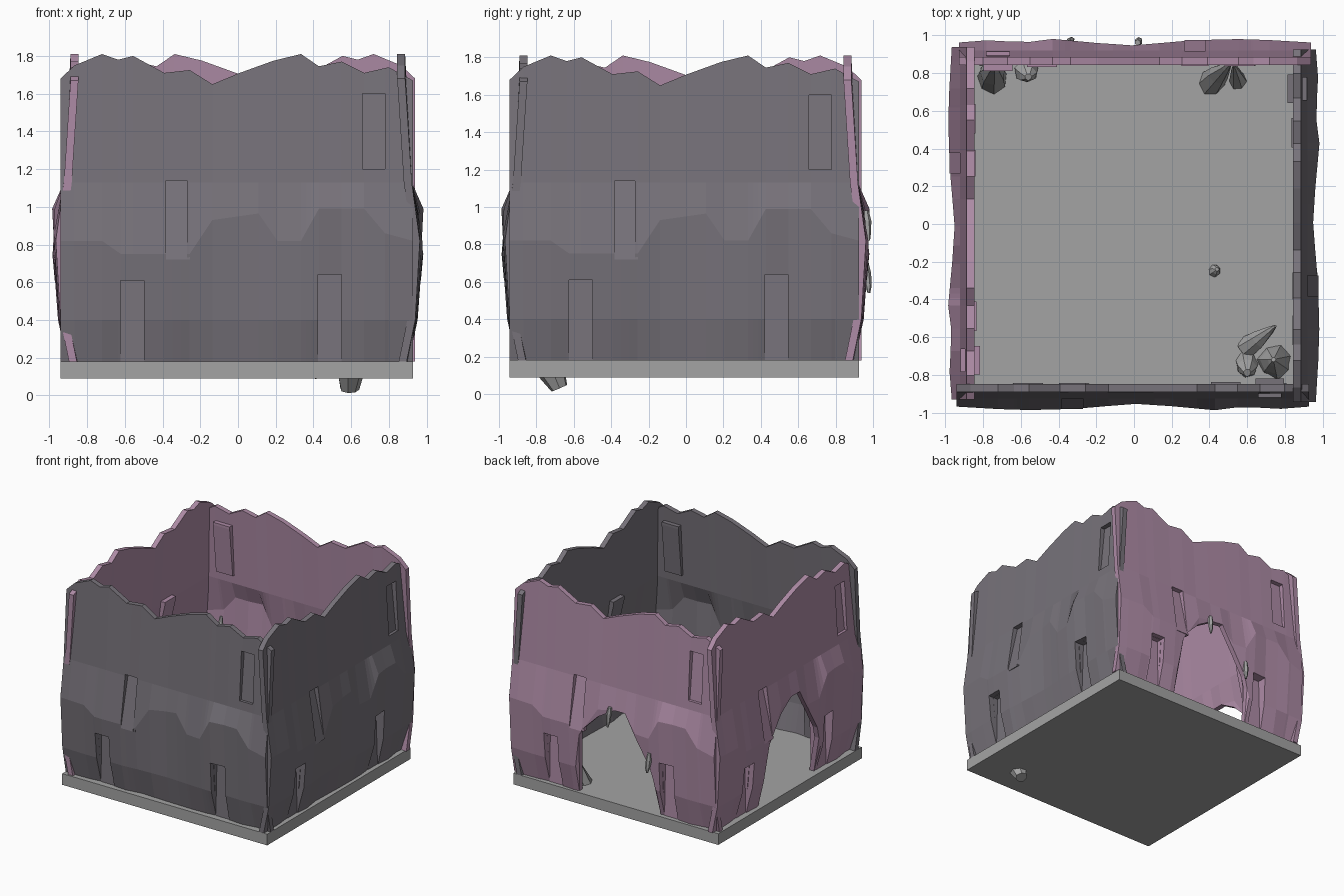
import bpy, bmesh, math, random
from mathutils import Vector, Matrix

if "Cube" in bpy.data.objects:
    bpy.data.objects.remove(bpy.data.objects["Cube"])

random.seed(4)
SLAB = (-0.007, -0.01, 0)       # slab centre
ROOM = (-0.001, -0.003, 0)      # wall ring centre
THICK = 0.042


def material(name, col):
    m = bpy.data.materials.new(name)
    m.diffuse_color = (*col, 1)
    m.use_nodes = True
    m.node_tree.nodes["Principled BSDF"].inputs["Base Color"].default_value = m.diffuse_color
    return m


GREY = material("dark_stone", (0.185, 0.17, 0.195))
PINK = material("mauve_stone", (0.42, 0.26, 0.38))
FLOOR = material("floor_stone", (0.37, 0.37, 0.37))


def finish(bm, name, mat=None, turn=0, loc=(0, 0, 0)):
    bmesh.ops.recalc_face_normals(bm, faces=bm.faces)
    me = bpy.data.meshes.new(name)
    bm.to_mesh(me)
    bm.free()
    ob = bpy.data.objects.new(name, me)
    bpy.context.collection.objects.link(ob)
    if mat:
        me.materials.append(mat)
    ob.location = loc
    ob.rotation_euler.z = turn * math.pi / 2
    return ob


def lerp(table, u):
    for (a, p), (b, q) in zip(table, table[1:]):
        if u <= b:
            return p + (q - p) * max(0, u - a) / (b - a)
    return table[-1][1]


# Wall outlines along its length: jagged top, ridge height, ridge bulge, foot, cave mouth
TOP = [(-.94, 1.68), (-.865, 1.75), (-.72, 1.81), (-.635, 1.78), (-.555, 1.80),
       (-.39, 1.71), (-.255, 1.725), (-.135, 1.65), (.01, 1.71), (.19, 1.775),
       (.335, 1.81), (.43, 1.745), (.55, 1.77), (.67, 1.71), (.80, 1.74), (.928, 1.67)]
RIDGE = [(-.94, .82), (-.72, .82), (-.62, .75), (-.255, .75), (-.135, .93), (.11, .965),
         (.21, .82), (.335, .82), (.43, .99), (.67, .99), (.78, .86), (.928, .82)]
BULGE = [(-.94, .965), (-.72, .978), (-.5, .985), (-.255, .972), (0, .95), (.19, .962),
         (.43, .984), (.6, .962), (.74, .98), (.928, .965)]
FOOT = [(-.94, .895), (-.8, .905), (-.635, .885), (-.39, .905), (-.255, .885),
        (.01, .895), (.3, .90), (.43, .885), (.67, .905), (.8, .885), (.928, .895)]
MOUTH = [(-.94, .18), (-.345, .18), (-.30, .68), (-.255, .75), (-.135, .87), (.01, .955),
         (.11, .96), (.19, .82), (.335, .58), (.365, .48), (.39, .18), (.928, .18)]
COLS = sorted({u for t in (TOP, RIDGE) for u, _ in t} | {-.345, -.30, .365, .39})

# Niches pressed into each wall: centre, width, z range,
# distance of the niche's back face at its base and at its top
NICHES = [(-.56, .125, .18, .61, .89, .88),
          (.487, .125, .18, .64, .89, .875),
          (-.325, .11, .72, 1.14, .978, .88),
          (.72, .12, 1.20, 1.60, .895, .855)]


def tapered_box(bm, u, hw, lo, hi):
    """Box between two levels, each given as (z, inner, outer)."""
    ring = [[bm.verts.new((u + s * hw, -d, z))
             for s, d in ((-1, o), (1, o), (1, i), (-1, i))] for z, i, o in (lo, hi)]
    bm.faces.new(ring[0])
    bm.faces.new(ring[1])
    for k in range(4):
        j = (k + 1) % 4
        bm.faces.new((ring[0][k], ring[0][j], ring[1][j], ring[1][k]))


def wall(name, mat, turn, cave):
    bm = bmesh.new()
    rows = []
    for u in COLS:
        top, rz, b, f = (lerp(t, u) for t in (TOP, RIDGE, BULGE, FOOT))
        prof = [(.18, f), (.40, f + (b - f) * .65), (rz, b), (1.13, .922), (top, .887)]
        low = lerp(MOUTH, u) if cave else .18
        low_d = lerp(prof, low)
        pts = [(max(z, low), d if z >= low else low_d) for z, d in prof]
        rows.append([[bm.verts.new((u, -(d - off), z)) for z, d in pts]
                     for off in (0, THICK)])
    n = 5
    for a, b in zip(rows, rows[1:]):
        for i in range(n - 1):
            for s in (0, 1):
                bm.faces.new((a[s][i], b[s][i], b[s][i + 1], a[s][i + 1]))
        for i in (0, n - 1):
            bm.faces.new((a[0][i], b[0][i], b[1][i], a[1][i]))
    for r in (rows[0], rows[-1]):
        for i in range(n - 1):
            bm.faces.new((r[0][i], r[1][i], r[1][i + 1], r[0][i + 1]))
    bmesh.ops.remove_doubles(bm, verts=bm.verts, dist=1e-4)
    ob = finish(bm, name, mat, turn, ROOM)

    # Cut the niches, then discard the cutter
    bm = bmesh.new()
    for u, w, z0, z1, _, _ in NICHES:
        z0 = z0 - .05 if z0 < .2 else z0
        tapered_box(bm, u, w / 2, (z0, .75, 1.1), (z1, .75, 1.1))
    cutter = finish(bm, name + "_cutter", mat, turn, ROOM)
    cutter.hide_render = True
    mod = ob.modifiers.new("niches", 'BOOLEAN')
    mod.operation, mod.solver, mod.object = 'DIFFERENCE', 'EXACT', cutter
    bpy.context.view_layer.update()
    me = bpy.data.meshes.new_from_object(
        ob.evaluated_get(bpy.context.evaluated_depsgraph_get()))
    ob.modifiers.clear()
    ob.data = me
    bpy.data.objects.remove(cutter)

    # Leaning back panel, cheeks and lintel of each niche
    bm = bmesh.new()
    for u, w, z0, z1, d0, d1 in NICHES:
        tapered_box(bm, u, w / 2, (z0, d0 - .04, d0), (z1, d1 - .04, d1))
        lip = .045 if z0 < .2 else .02
        for s in (-1, 1):
            tapered_box(bm, u + s * (w / 2 + .008), .008,
                        (z0, d0 - .04, d0 - .005), (z1, d1 - .04, d1 + lip))
        tapered_box(bm, u, w / 2 + .016, (z1, d1 - .04, d1 + lip),
                    (z1 + .02, d1 - .04, d1 + lip))
    finish(bm, name + "_niche_panels", mat, turn, ROOM)


for k, (side, mat, cave) in enumerate((("front", GREY, False), ("right", GREY, False),
                                       ("back", PINK, True), ("left", PINK, True))):
    wall(side + "_wall", mat, k, cave)

# Floor slab
bm = bmesh.new()
bmesh.ops.create_cube(bm, size=1, matrix=Matrix.Translation((0, 0, .135)) @
                      Matrix.Diagonal((1.868, 1.868, .092, 1)))
finish(bm, "floor_slab", FLOOR, 0, SLAB)

BARREL = ((0, .7), (.35, 1), (.75, .75), (1, .3))
SPIKE = ((0, 1), (.4, .75), (.8, .35), (1, .12))


# Faceted rock: leaning barrel or spike between two points
def rock(name, base, tip, radius, shape=BARREL, sides=7):
    base, tip = Vector(base), Vector(tip)
    axis = tip - base
    rot = axis.to_track_quat('Z', 'Y').to_matrix()
    bm = bmesh.new()
    rings = []
    for t, r in shape:
        ring = []
        for i in range(sides):
            a = 2 * math.pi * i / sides
            rr = radius * r * random.uniform(.85, 1.1)
            p = base + axis * t + rot @ Vector((rr * math.cos(a), rr * math.sin(a), 0))
            ring.append(bm.verts.new((p.x, p.y, max(p.z, 0))))
        rings.append(ring)
    bm.faces.new(rings[0])
    bm.faces.new(rings[-1])
    for lo, hi in zip(rings, rings[1:]):
        for i in range(sides):
            j = (i + 1) % sides
            bm.faces.new((lo[i], lo[j], hi[j], hi[i]))
    finish(bm, name, FLOOR)


ROCKS = [((-.75, .77, .16), (-.74, .84, .85), .09, SPIKE),
         ((-.57, .83, .15), (-.56, .78, .30), .065, BARREL),
         ((.41, .75, .16), (.51, .85, .53), .075, SPIKE),
         ((.55, .76, .16), (.53, .84, .42), .05, SPIKE),
         ((.75, -.73, .14), (.74, -.72, .40), .10, SPIKE),
         ((.59, -.68, .03), (.60, -.79, .28), .07, BARREL),
         ((.60, -.66, .16), (.75, -.54, .34), .06, SPIKE),
         ((.42, -.25, .15), (.44, -.24, .22), .035, BARREL),
         ((.39, .72, .10), (.42, .75, .20), .045, BARREL)]
for n, r in enumerate(ROCKS):
    rock(f"floor_rock_{n + 1}", *r)

# Stalactites hanging at the back cave mouth
for n, (u, z0, z1, r) in enumerate(((.02, .82, .98, .022), (-.34, .54, .70, .024))):
    rock(f"stalactite_{n + 1}", (u, .962, z1), (u + .01, .978, z0), r, BARREL, 6)
